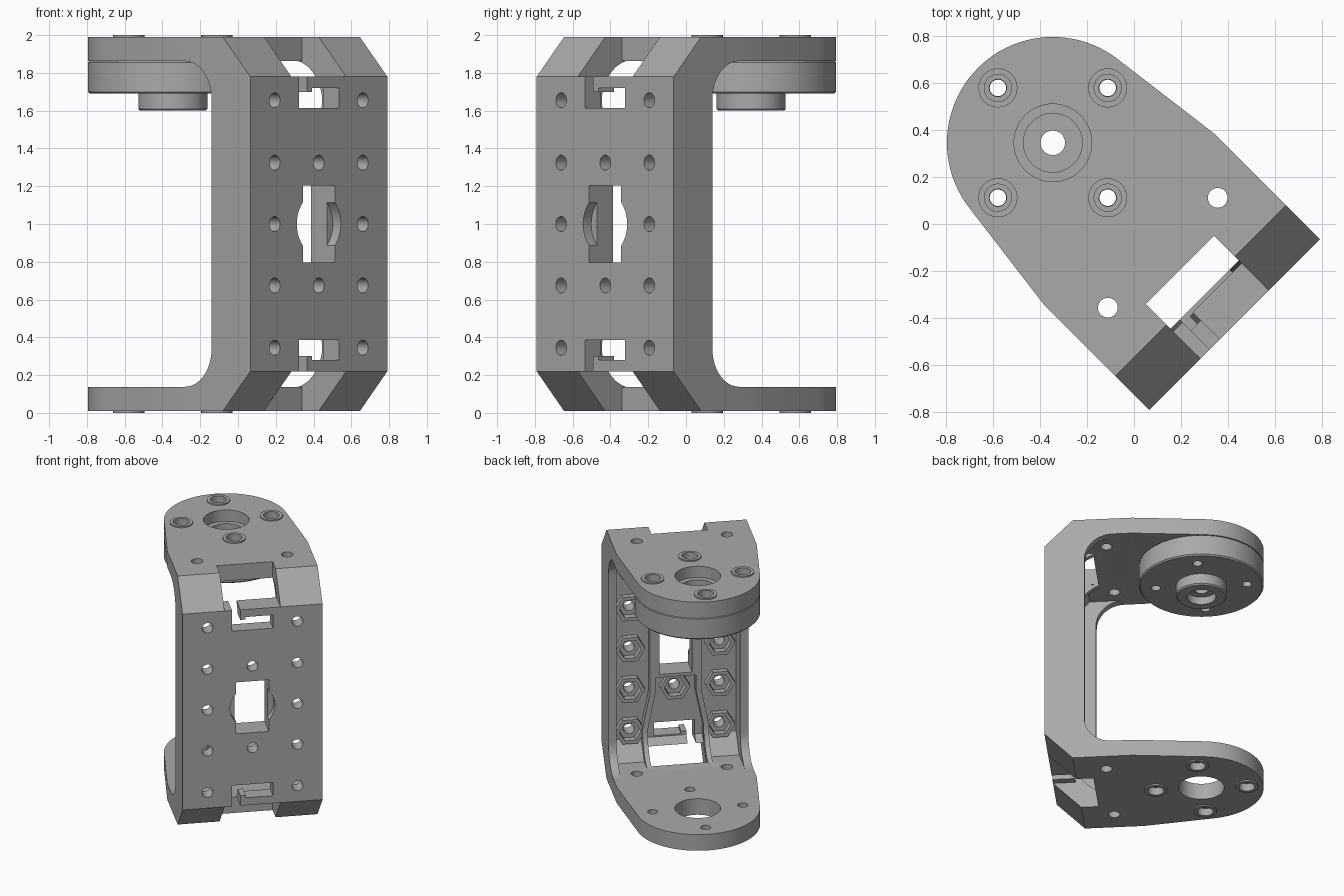
import bpy, bmesh, math

cube = bpy.data.objects.get("Cube")
if cube:
    bpy.data.objects.remove(cube, do_unlink=True)

grey = bpy.data.materials.new("grey_plastic")
grey.use_nodes = True
grey.diffuse_color = (0.4, 0.4, 0.4, 1)
grey.node_tree.nodes["Principled BSDF"].inputs["Base Color"].default_value = (0.4, 0.4, 0.4, 1)

W, FRONT, BACK = 0.513, -0.605, -0.315     # half width, front face, flange edge
SKIN = -0.49                               # inner face of the front wall
HUB_Y, HUB_R = 0.488, 0.45                 # rounded end of the two arms
BASE, ARM = 0.01, 0.138                    # lower arm, underside and upper side


def circle(cx, cy, r, n=32, start=0.0):
    return [(cx + r * math.cos(start + math.tau * i / n),
             cy + r * math.sin(start + math.tau * i / n)) for i in range(n)]


def rect(x0, x1, y0, y1):
    return [(x0, y0), (x1, y0), (x1, y1), (x0, y1)]


def flip(points):
    """Mirror a profile's second coordinate (height) about mid height."""
    return [(a, 2 - z) for a, z in reversed(points)]


def prism(axis, points, lo, hi):
    return axis, points, lo, hi


def both_z(points, lo, hi):
    """Vertical prism on the lower arm and its twin on the upper arm."""
    return [prism("z", points, lo, hi), prism("z", points, 2 - hi, 2 - lo)]


def finish(bm, name):
    bmesh.ops.recalc_face_normals(bm, faces=bm.faces)
    mesh = bpy.data.meshes.new(name)
    bm.to_mesh(mesh)
    bm.free()
    mesh.materials.append(grey)
    obj = bpy.data.objects.new(name, mesh)
    bpy.context.collection.objects.link(obj)
    return obj


def solid(name, parts):
    """Join straight prisms into one object."""
    place = {"x": lambda p, h: (h, p[0], p[1]),
             "y": lambda p, h: (p[0], h, p[1]),
             "z": lambda p, h: (p[0], p[1], h)}
    bm = bmesh.new()
    for axis, pts, lo, hi in parts:
        a, b = [[bm.verts.new(place[axis](p, h)) for p in pts] for h in (lo, hi)]
        bm.faces.new(a)
        bm.faces.new(b[::-1])
        for i in range(len(pts)):
            j = (i + 1) % len(pts)
            bm.faces.new((a[j], a[i], b[i], b[j]))
    return finish(bm, name)


def boolean(obj, tool, operation):
    mod = obj.modifiers.new(operation, "BOOLEAN")
    mod.operation, mod.object, mod.solver, mod.use_self = operation, tool, "EXACT", True
    bpy.context.view_layer.objects.active = obj
    bpy.ops.object.modifier_apply(modifier=mod.name)
    bpy.data.objects.remove(tool, do_unlink=True)


def lathe(name, profile, n=96):
    bm = bmesh.new()
    rings = [[bm.verts.new((x, HUB_Y + y, z)) for x, y in circle(0, 0, r, n)]
             for r, z in profile]
    for a, b in zip(rings, rings[1:] + rings[:1]):
        for i in range(n):
            j = (i + 1) % n
            bm.faces.new((a[i], a[j], b[j], b[i]))
    return finish(bm, name)


# C-shaped shell: chamfered front wall with two arms
low_outer = [(FRONT, 0.22), (-0.4, BASE), (1.0, BASE)]
low_inner = [(1.0, ARM), (-0.36, ARM), (SKIN, 0.27)]
frame = solid("bracket_frame", [prism("x", low_outer + low_inner + flip(low_outer + low_inner), -W, W)])

# Arm outline: straight sides, taper tangent to the round end
t0 = math.radians(7.4)
arc = [(HUB_R * math.cos(t0 + (math.pi - 2 * t0) * i / 48),
        HUB_Y + HUB_R * math.sin(t0 + (math.pi - 2 * t0) * i / 48)) for i in range(49)]
outline = [(-W, 0.03), (-W, -0.8), (W, -0.8), (W, 0.03)] + arc
boolean(frame, solid("arm_outline", [prism("z", outline, -0.2, 2.2)]), "INTERSECT")

# Side flanges with filleted inner corners, and gussets beside the notches
adds = []


def wall_profile(edge, r, front):
    fillet = [(edge + r - r * math.sin(a), ARM + r - r * math.cos(a))
              for a in [math.pi / 2 * i / 12 for i in range(13)]]
    half = front + [(edge + r, ARM - 0.02)] + fillet
    return half + flip(half)


flange = wall_profile(BACK, 0.2, [(FRONT, 0.22), (-0.4, BASE), (BACK + 0.2, BASE)])
rib_side = [(0.205, 0.24), (0.205, 0.36), (0.15, 0.64)]
rib_outer = [(u + 0.04, z) for u, z in reversed(rib_side)]
rib = rib_side + flip(rib_side) + flip(rib_outer) + rib_outer
for s in (-1, 1):
    adds.append(prism("x", flange, *sorted((s * W, s * (W - 0.06)))))
    adds.append(prism("y", [(s * u, z) for u, z in rib], SKIN - 0.02, -0.425))
    gusset = [(-0.53, 0.24), (-0.38, 0.1), (-0.18, 0.1)]
    gusset += [(-0.425 + 0.24 * (1 - math.sin(a)), 0.36 - 0.23 * math.cos(a))
               for a in [math.pi / 2 * i / 8 for i in range(9)]] + [(-0.53, 0.36)]
    for g in (gusset, flip(gusset)):
        adds.append(prism("x", g, *sorted((s * 0.207, s * 0.243))))

# Raised frame round the middle window
adds.append(prism("y", rect(-0.16, 0.16, 0.77, 1.23), SKIN - 0.02, -0.425))

# Hexagonal nut seats behind every screw hole
screws = [(s * 0.33, z) for s in (-1, 1) for z in (0.345, 0.675, 1.0, 1.325, 1.655)]
screws += [(0, 0.675), (0, 1.325)]
for x, z in screws:
    adds.append(prism("y", circle(x, z, 0.11, 6), SKIN - 0.02, -0.445))

# Raised rings round the arm screws
arm_screws = [(0.33, HUB_Y), (-0.33, HUB_Y), (0, HUB_Y + 0.33), (0, HUB_Y - 0.33)]
for x, y in arm_screws:
    adds += both_z(circle(x, y, 0.083), 0, 0.05)
boolean(frame, solid("added_walls", adds), "UNION")

# Screw holes with hex pockets
cuts = []
for x, z in screws:
    cuts.append(prism("y", circle(x, z, 0.04, 24), -0.7, -0.4))
    cuts.append(prism("y", circle(x, z, 0.08, 6), -0.5, -0.4))

# Middle window with a shallow round recess
cuts.append(prism("y", rect(-0.12, 0.12, 0.795, 1.205), -0.7, -0.35))
cuts.append(prism("y", circle(0, 1, 0.165, 48), -0.7, -0.545))

# End notches, cable slots and the gap beside each hooked bar
for mirror in (lambda p: p, flip):
    cuts.append(prism("y", mirror(rect(-0.205, 0.205, -0.2, 0.22)), -0.7, -0.276))
    slot = [(-0.15, 0.2), (-0.09, 0.2), (-0.09, 0.3), (-0.05, 0.3),
            (-0.05, 0.28), (0.15, 0.28), (0.15, 0.385), (-0.15, 0.385)]
    cuts.append(prism("y", mirror(slot), -0.7, -0.4))

# Arm holes: hub bore, stepped screws, plain screws
cuts += both_z(circle(0, HUB_Y, 0.165, 64), -0.1, 0.3)
for x, y in arm_screws:
    cuts += both_z(circle(x, y, 0.058), -0.1, 0.06)
    cuts += both_z(circle(x, y, 0.037), -0.1, 0.3)
for s in (-1, 1):
    cuts += both_z(circle(s * 0.33, -0.173, 0.042), -0.1, 0.3)
boolean(frame, solid("hole_cutters", cuts), "DIFFERENCE")

# Bearing disc with a stepped hollow boss under the upper arm
disc = lathe("bearing_disc", [
    (0.125, 1.9), (0.165, 1.9), (0.165, 1.862), (0.44, 1.862), (0.45, 1.855), (0.45, 1.7),
    (0.44, 1.69), (0.183, 1.69), (0.183, 1.61), (0.173, 1.6), (0.105, 1.6),
    (0.105, 1.66), (0.052, 1.66), (0.052, 1.74), (0.125, 1.74)])
boolean(disc, solid("disc_cutters", [prism("z", circle(x, y, 0.035), 1.5, 2.1)
                                     for x, y in arm_screws]), "DIFFERENCE")

# Turn the bracket to its diagonal stance and smooth the round parts
for obj in (frame, disc):
    obj.rotation_euler.z = math.radians(45)
    bpy.ops.object.select_all(action="DESELECT")
    obj.select_set(True)
    bpy.context.view_layer.objects.active = obj
    bpy.ops.object.shade_smooth_by_angle(angle=math.radians(30))
